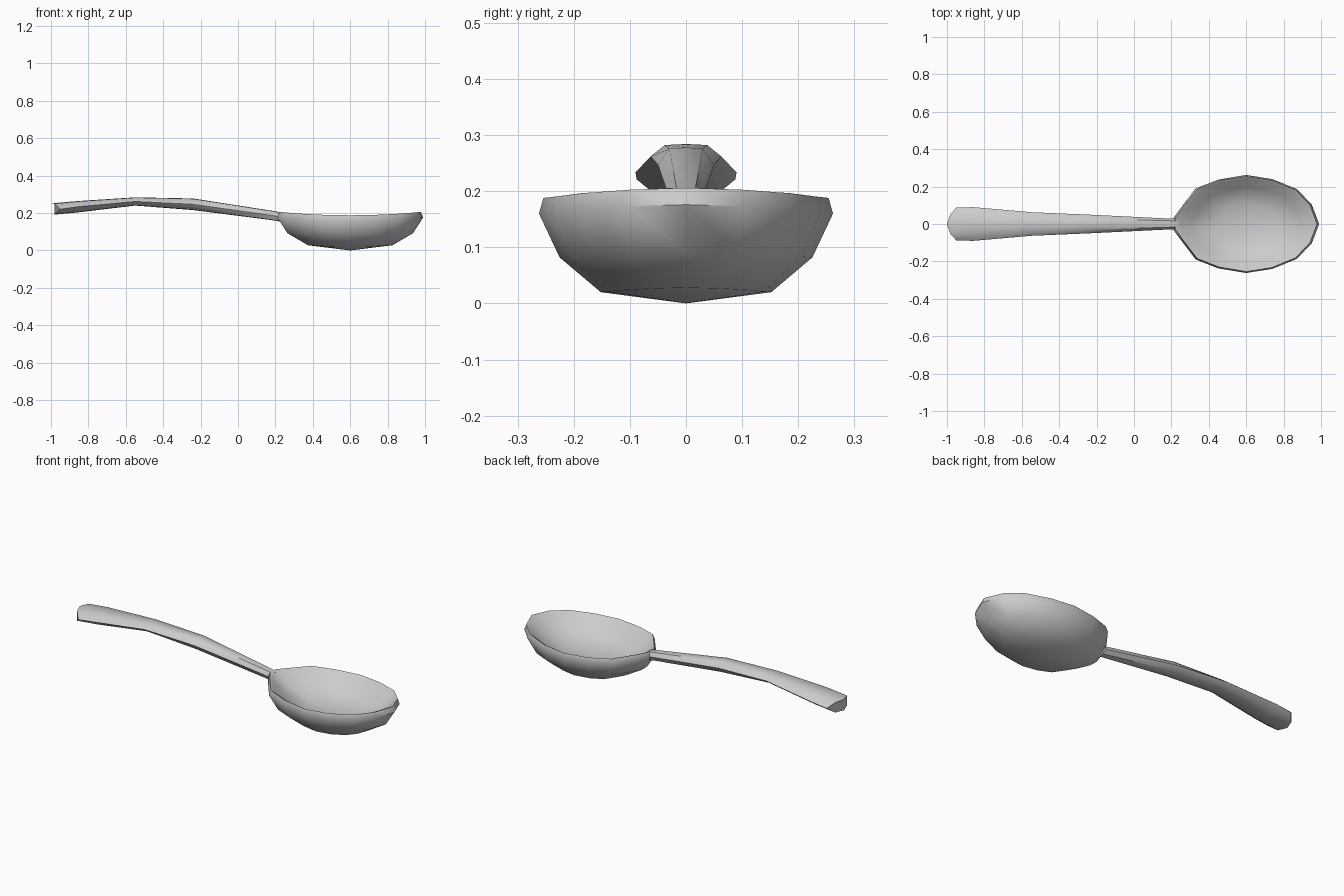
import bpy, bmesh, math

if "Cube" in bpy.data.objects:
    bpy.data.objects.remove(bpy.data.objects["Cube"])


def loft(name, rings, start=None, end=None):
    """Skin closed rings; each end is closed by a point or a flat face."""
    bm = bmesh.new()
    loops = [[bm.verts.new(p) for p in ring] for ring in rings]
    n = len(loops[0])
    for a, b in zip(loops, loops[1:]):
        for i in range(n):
            j = (i + 1) % n
            bm.faces.new((a[i], a[j], b[j], b[i]))
    for loop, tip in ((loops[0], start), (loops[-1], end)):
        if tip:
            c = bm.verts.new(tip)
            for i in range(n):
                bm.faces.new((loop[i], loop[(i + 1) % n], c))
        else:
            bm.faces.new(loop)
    bmesh.ops.recalc_face_normals(bm, faces=bm.faces)
    me = bpy.data.meshes.new(name)
    bm.to_mesh(me)
    bm.free()
    ob = bpy.data.objects.new(name, me)
    bpy.context.collection.objects.link(ob)
    bpy.ops.object.select_all(action='DESELECT')
    ob.select_set(True)
    bpy.context.view_layer.objects.active = ob
    bpy.ops.object.shade_smooth_by_angle(angle=math.radians(50))
    return ob


# Bowl: half outline seen from above, mirrored into a full loop
half = [(0.21, 0.03), (0.25, 0.085), (0.33, 0.19), (0.45, 0.237), (0.60, 0.262),
        (0.74, 0.24), (0.87, 0.187), (0.95, 0.105)]
outline = half + [(0.99, 0.0)] + [(x, -y) for x, y in reversed(half)]
CX = 0.60


def bowl_ring(scale, z, bend):
    """Outline scaled about the bowl centre, lifted toward both ends."""
    return [(CX + (x - CX) * scale, y * scale,
             z + bend * ((x - CX) / 0.39) ** 2) for x, y in outline]


# Underside, rim, then the hollow inside
bowl_levels = [(0.58, 0.02, 0.008), (0.86, 0.082, 0.01), (1.0, 0.16, 0.016),
               (0.97, 0.188, 0.018), (0.93, 0.182, 0.018),
               (0.75, 0.12, 0.012), (0.42, 0.082, 0.004)]
loft("bowl", [bowl_ring(*level) for level in bowl_levels],
     start=(CX, 0, 0), end=(CX, 0, 0.072))

# Handle stations: x, half width, bottom z, top z, pull-back of the rounded end
stations = [(-1.00, 0.088, 0.190, 0.252, 0.05), (-0.86, 0.090, 0.203, 0.264, 0),
            (-0.55, 0.063, 0.240, 0.284, 0), (-0.24, 0.050, 0.216, 0.278, 0),
            (0.19, 0.029, 0.161, 0.211, 0), (0.235, 0.028, 0.152, 0.203, 0)]
# Cross-section: width fraction, height fraction
section = [(0, 1), (0.6, 0.96), (1, 0.5), (0.6, 0.04),
           (0, 0), (-0.6, 0.04), (-1, 0.5), (-0.6, 0.96)]
loft("handle", [[(x + pull * f * f, w * f, lo + (hi - lo) * h) for f, h in section]
                for x, w, lo, hi, pull in stations])
